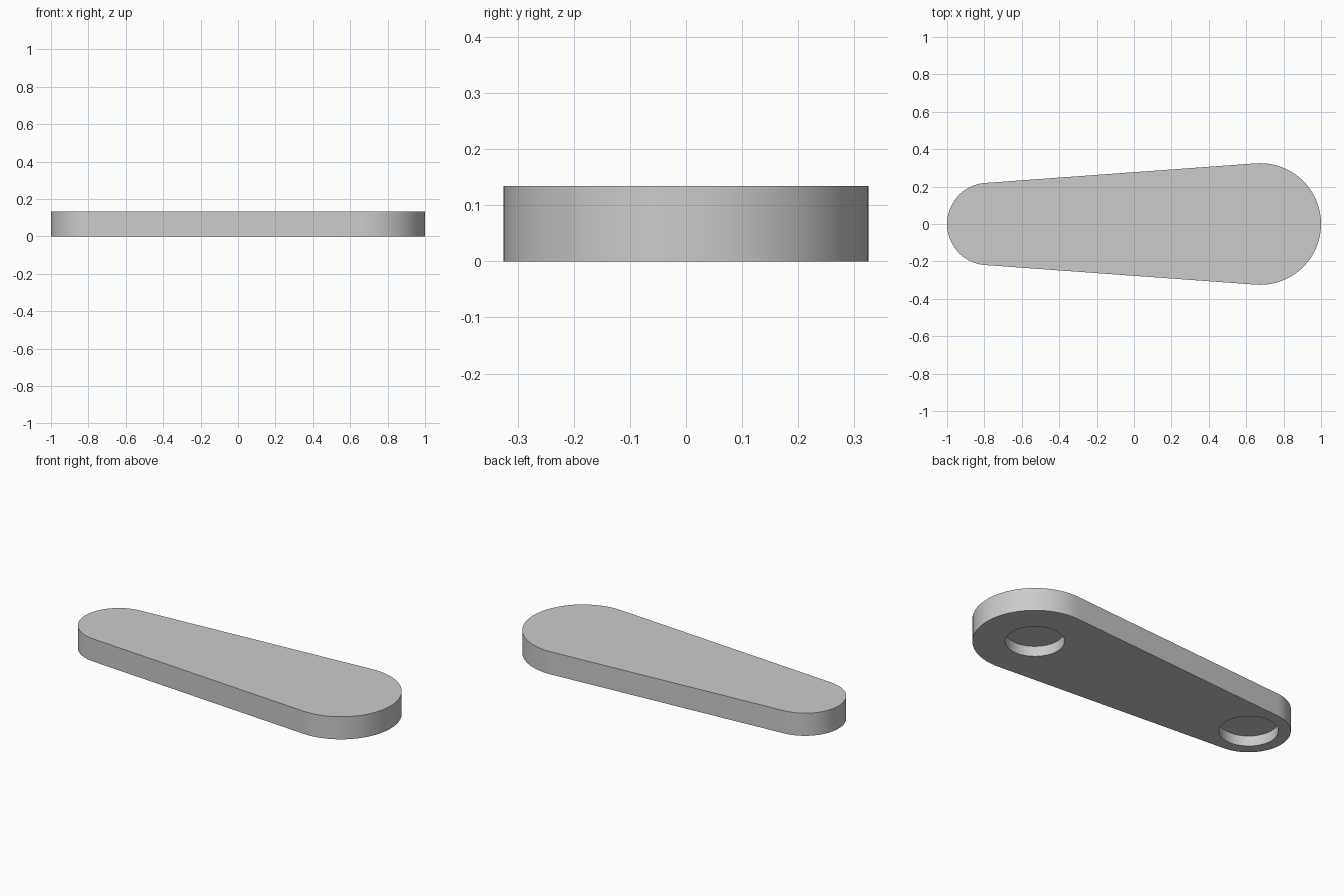
import bpy, bmesh, math

cube = bpy.data.objects.get("Cube")
if cube:
    bpy.data.objects.remove(cube)

BIG_X, BIG_R = 0.675, 0.325
SMALL_X, SMALL_R = -0.78, 0.22
HEIGHT, HOLE_R, HOLE_DEPTH = 0.134, 0.155, 0.06


def arc(cx, r, start, end, steps):
    return [(cx + r * math.cos(a), r * math.sin(a))
            for a in (start + (end - start) * i / steps for i in range(steps + 1))]


def ring(bm, points, z):
    verts = [bm.verts.new((x, y, z)) for x, y in points]
    edges = [bm.edges.new((v, verts[(i + 1) % len(verts)])) for i, v in enumerate(verts)]
    return verts, edges


def wall(bm, low, high):
    n = len(low)
    for i in range(n):
        j = (i + 1) % n
        bm.faces.new((low[i], low[j], high[j], high[i]))


grey = bpy.data.materials.new("light grey")
grey.use_nodes = True
colour = (0.6, 0.6, 0.6, 1)
grey.diffuse_color = colour
grey.node_tree.nodes["Principled BSDF"].inputs["Base Color"].default_value = colour

# Tapered outline: two round ends joined by their common tangents
tangent = math.acos((SMALL_R - BIG_R) / (BIG_X - SMALL_X))
tangent = math.pi - tangent
turn = math.pi - tangent
outline = (arc(BIG_X, BIG_R, -turn, turn, 48)
           + arc(SMALL_X, SMALL_R, turn, 2 * math.pi - turn, 48))

bm = bmesh.new()
bottom, bottom_edges = ring(bm, outline, 0)
top, _ = ring(bm, outline, HEIGHT)
wall(bm, bottom, top)
bm.faces.new(top)

# Blind round sockets in the underside
for cx in (BIG_X, SMALL_X):
    circle = arc(cx, HOLE_R, 0, 2 * math.pi, 64)[:-1]
    rim, rim_edges = ring(bm, circle, 0)
    floor, _ = ring(bm, circle, HOLE_DEPTH)
    wall(bm, rim, floor)
    bm.faces.new(floor)
    bottom_edges += rim_edges

# Underside around the sockets
bmesh.ops.triangle_fill(bm, edges=bottom_edges, use_beauty=True, normal=(0, 0, -1))
bmesh.ops.recalc_face_normals(bm, faces=bm.faces)

mesh = bpy.data.meshes.new("tapered_link_arm")
bm.to_mesh(mesh)
bm.free()
mesh.materials.append(grey)
arm = bpy.data.objects.new("tapered_link_arm", mesh)
bpy.context.collection.objects.link(arm)

bpy.ops.object.select_all(action="DESELECT")
arm.select_set(True)
bpy.context.view_layer.objects.active = arm
bpy.ops.object.shade_smooth_by_angle(angle=math.radians(30))
